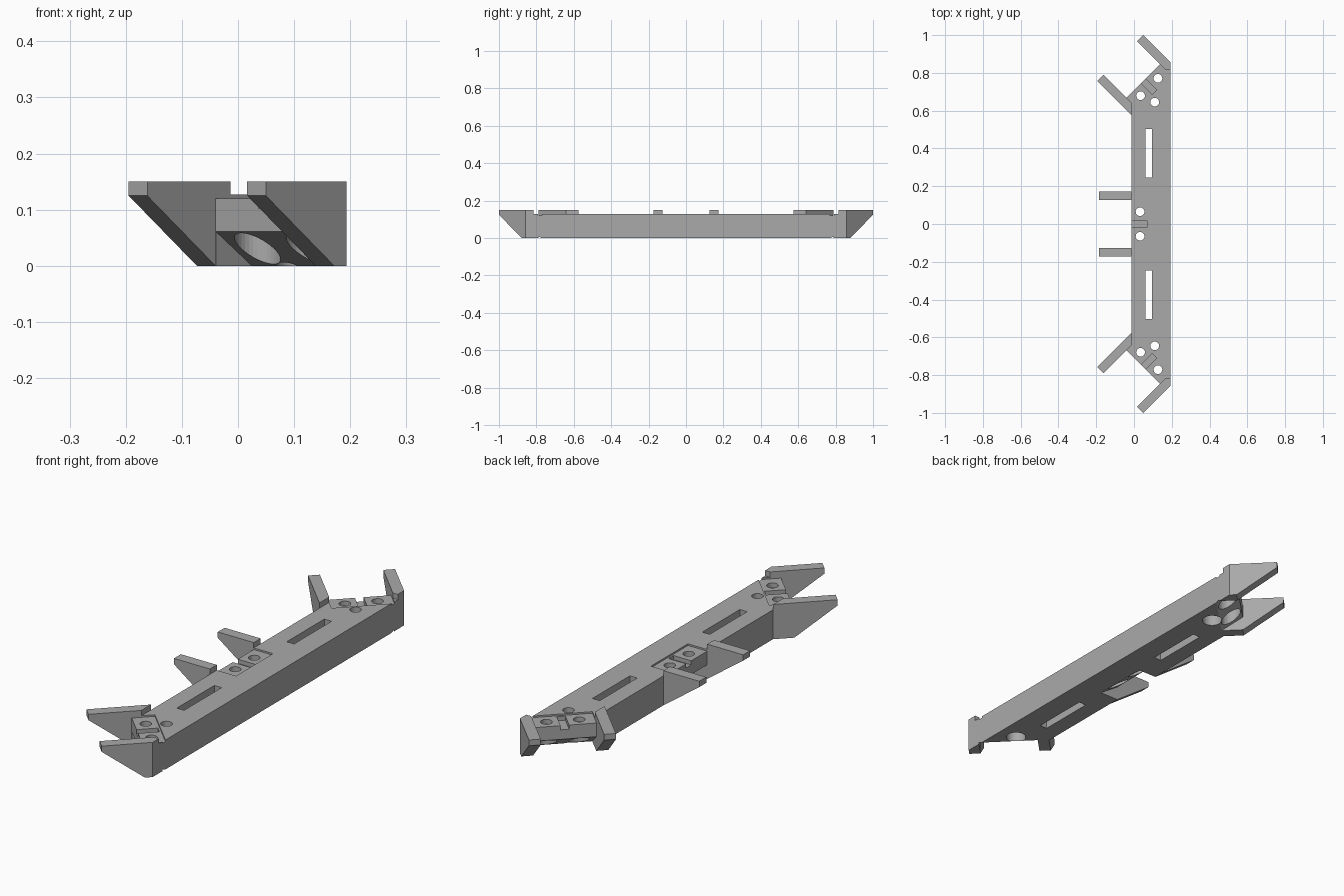
import bpy, bmesh
from math import radians
from mathutils import Matrix, Vector

if "Cube" in bpy.data.objects:
    bpy.data.objects.remove(bpy.data.objects["Cube"])

grey = bpy.data.materials.new("plain_grey")
grey.use_nodes = True
GREY = (0.4, 0.4, 0.4, 1)
grey.diffuse_color = GREY
grey.node_tree.nodes["Principled BSDF"].inputs["Base Color"].default_value = GREY

TOP, FRONT, BACK = 0.127, -0.013, 0.193
PRONG_TOP, HALF, OUTER = 0.15, 0.126, 0.173


def prism(name, outline, low, high, sideways=False, frame=Matrix(), clips=()):
    """Closed solid from an outline raised upwards, or a side profile swept sideways."""
    bm = bmesh.new()
    place = (lambda a, b, h: (a, h, b)) if sideways else (lambda a, b, h: (a, b, h))
    lower, upper = ([bm.verts.new(place(a, b, h)) for a, b in outline] for h in (low, high))
    bm.faces.new(lower)
    bm.faces.new(upper)
    for i in range(len(outline)):
        bm.faces.new((lower[i - 1], lower[i], upper[i], upper[i - 1]))
    bm.transform(frame)
    for point, normal in clips:
        cut = bmesh.ops.bisect_plane(bm, geom=bm.verts[:] + bm.edges[:] + bm.faces[:],
                                     plane_co=point, plane_no=normal, clear_outer=True)
        bmesh.ops.holes_fill(bm, edges=[e for e in cut["geom_cut"] if isinstance(e, bmesh.types.BMEdge)])
    bmesh.ops.recalc_face_normals(bm, faces=bm.faces)
    mesh = bpy.data.meshes.new(name)
    bm.to_mesh(mesh)
    bm.free()
    mesh.materials.append(grey)
    obj = bpy.data.objects.new(name, mesh)
    bpy.context.collection.objects.link(obj)
    return obj


def box(x0, x1, y0, y1, z0, z1, frame=Matrix()):
    return prism("cutter", [(x0, y0), (x1, y0), (x1, y1), (x0, y1)], z0, z1, frame=frame)


def carve(cutter):
    mod = body.modifiers.new("carve", "BOOLEAN")
    mod.operation, mod.solver, mod.object = "DIFFERENCE", "MANIFOLD", cutter
    bpy.context.view_layer.objects.active = body
    bpy.ops.object.modifier_apply(modifier=mod.name)
    bpy.data.objects.remove(cutter)


def drill(x, y, frame=Matrix()):
    """Narrow through hole with a wide counterbore from below."""
    for radius, low, high in ((0.023, -0.1, 0.3), (0.041, -0.11, 0.1)):
        spin = [Matrix.Rotation(radians(i * 360 / 32), 2) @ Vector((radius, 0)) for i in range(32)]
        carve(prism("cutter", [(x + p.x, y + p.y) for p in spin], low, high, frame=frame))


# Long bar with angled ends, whose corners sit inside the prongs
end = [(BACK, 0.847), (0.148, 0.856), (-0.05, 0.658), (FRONT, 0.62)]
body = prism("bar", end + [(x, -y) for x, y in reversed(end)], 0, TOP)

# Long slots and single holes near both ends
for side in (-1, 1):
    low, high = sorted((side * 0.247, side * 0.503))
    carve(box(0.06, 0.095, low, high, -0.1, 0.3))
    drill(0.11, side * 0.645)

# Mounting stations: local x points outward, local y runs along the face
stations = {
    "middle": (FRONT, 0, 180, 0),
    "front": (0.049, -0.757, 225, 1),
    "back": (0.049, 0.757, 135, -1),
}
frames = {label: Matrix.Translation((x, y, 0)) @ Matrix.Rotation(radians(angle), 4, "Z")
          for label, (x, y, angle, outer) in stations.items()}

# Shallow pad, key groove and two bolt holes at each station
for frame in frames.values():
    carve(box(-0.092, 0.05, -HALF, HALF, 0.12, 0.3, frame))
    carve(box(-0.085, 0.06, -0.017, 0.017, 0.102, 0.31, frame))
    for side in (-1, 1):
        drill(-0.045, side * 0.065, frame)

# Sloping undercut at each station
for frame in frames.values():
    carve(prism("cutter", [(0.07, 0.061), (0, 0.061), (-0.165, -0.05), (0.07, -0.05)],
                -HALF + 0.001, HALF - 0.001, True, frame))

# Pair of tapered prongs at each station
profile = [(0.172, PRONG_TOP), (0.172, 0.125), (0, 0), (-0.12, 0), (-0.12, PRONG_TOP)]
for label, (x, y, angle, outer) in stations.items():
    for side in (-1, 1):
        if side == outer:
            sign = 1 if y > 0 else -1
            clips = [((BACK, 0, 0), (1, 0, 0)), ((0, sign * 0.815, 0), (0, -sign, 0))]
        else:
            clips = [((FRONT, 0, 0), (1, 0, 0))]
        low, high = sorted((side * HALF, side * OUTER))
        prism(f"{label}_prong_{'a' if side < 0 else 'b'}", profile, low, high, True, frames[label], clips)
